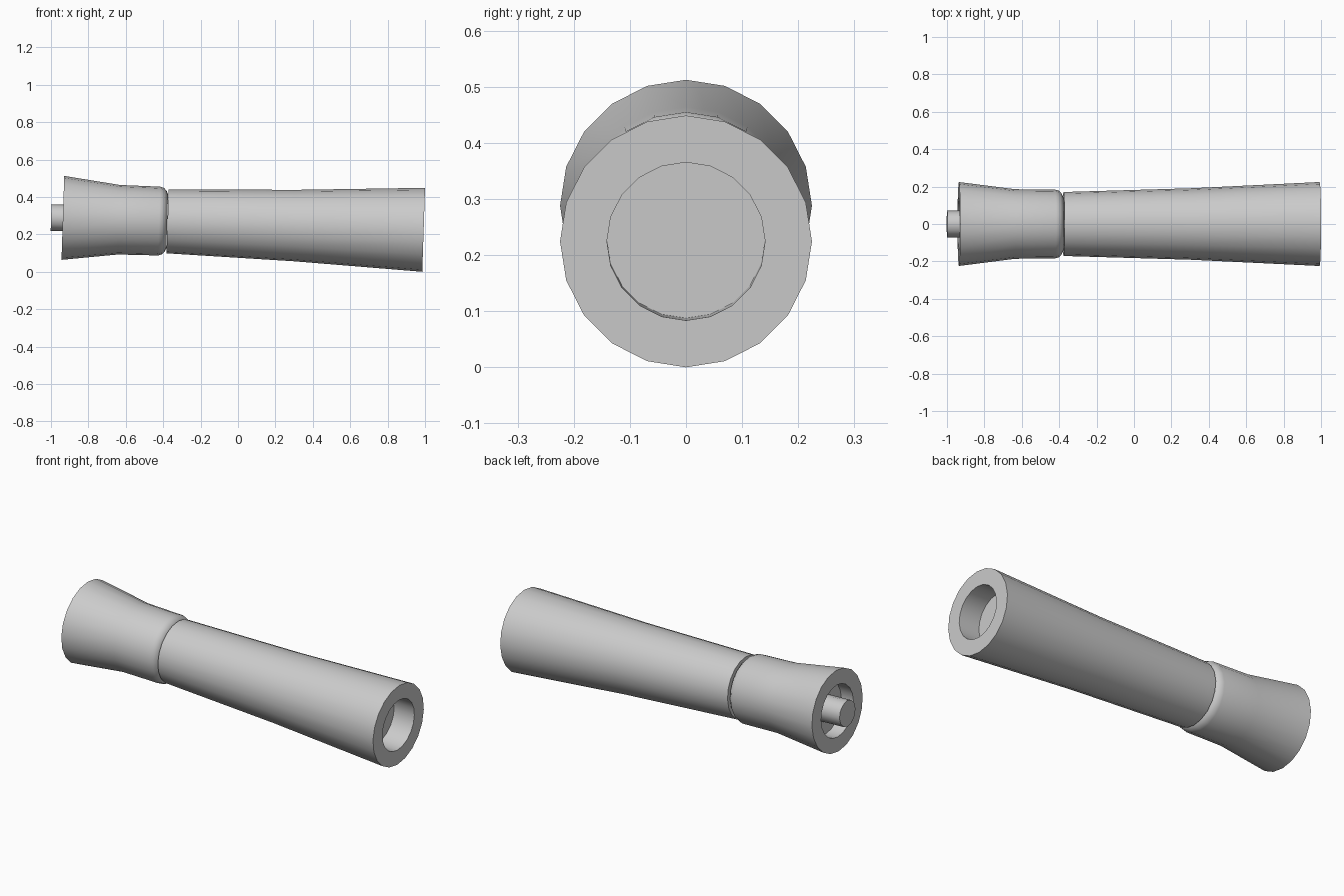
import bpy, bmesh, math
from mathutils import Matrix

if "Cube" in bpy.data.objects:
    bpy.data.objects.remove(bpy.data.objects["Cube"])

TILT = 0.033          # the whole axis dips gently towards +x
LENGTH = 1.93         # distance between the two rim planes
END_X, END_Z = 0.9926, 0.2245
PLACE = (Matrix.Translation((END_X, 0, END_Z))
         @ Matrix.Rotation(TILT, 4, 'Y')
         @ Matrix.Translation((-LENGTH, 0, 0)))


def lathe(name, profile, sides):
    """Turn (distance along axis, radius) points around the tilted axis."""
    bm = bmesh.new()
    rings = []
    for t, r in profile:
        rings.append([bm.verts.new((t, r * math.sin(2 * math.pi * i / sides),
                                    r * math.cos(2 * math.pi * i / sides)))
                      for i in range(sides)])
    for a, b in zip(rings, rings[1:]):
        for i in range(sides):
            j = (i + 1) % sides
            bm.faces.new((a[i], a[j], b[j], b[i]))
    bm.faces.new(rings[0])
    bm.faces.new(rings[-1])
    bmesh.ops.recalc_face_normals(bm, faces=bm.faces)
    bm.transform(PLACE)
    mesh = bpy.data.meshes.new(name)
    bm.to_mesh(mesh)
    bm.free()
    obj = bpy.data.objects.new(name, mesh)
    bpy.context.collection.objects.link(obj)
    bpy.ops.object.select_all(action='DESELECT')
    obj.select_set(True)
    bpy.context.view_layer.objects.active = obj
    bpy.ops.object.shade_smooth_by_angle(angle=math.radians(40))
    return obj


# Flared head: recess floor, rim, waist, rounded shoulder
lathe("flared_head", [
    (0.075, 0.143), (0.0, 0.143), (0.0, 0.2245), (0.30, 0.186),
    (0.515, 0.184), (0.535, 0.178), (0.549, 0.164), (0.558, 0.145),
], 20)

# Long tapered grip with a shallow recess in the wide end
lathe("tapered_grip", [
    (0.56, 0.171), (1.24, 0.191), (LENGTH, 0.2245),
    (LENGTH, 0.141), (LENGTH - 0.125, 0.141),
], 20)

# Pin standing out of the head recess
lathe("centre_pin", [(-0.063, 0.071), (0.08, 0.071)], 12)
